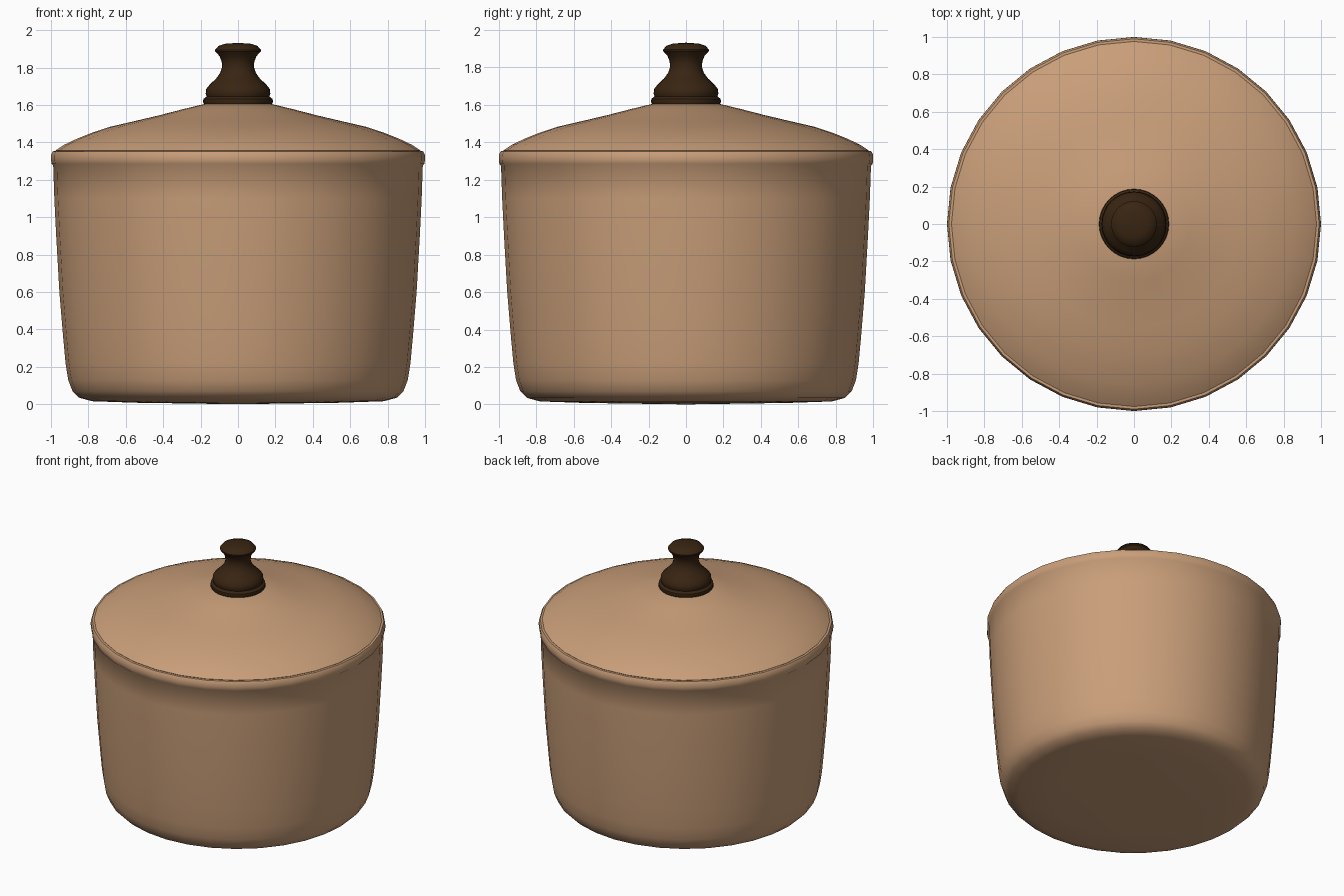
import bpy, bmesh, math

if "Cube" in bpy.data.objects:
    bpy.data.objects.remove(bpy.data.objects["Cube"])


def material(name, rgb):
    m = bpy.data.materials.new(name)
    m.diffuse_color = (*rgb, 1)
    m.use_nodes = True
    m.node_tree.nodes["Principled BSDF"].inputs["Base Color"].default_value = m.diffuse_color
    return m


def lathe(name, profile, mat, sides=32):
    """Spin an (r, z) profile, listed bottom to top, about the z axis."""
    bm = bmesh.new()
    rings = []
    for r, z in profile:
        if r == 0:
            rings.append([bm.verts.new((0, 0, z))] * sides)
        else:
            rings.append([bm.verts.new((r * math.cos(2 * math.pi * i / sides),
                                        r * math.sin(2 * math.pi * i / sides), z))
                          for i in range(sides)])
    for a, b in zip(rings, rings[1:]):
        for i in range(sides):
            j = (i + 1) % sides
            quad = list(dict.fromkeys((a[i], a[j], b[j], b[i])))
            bm.faces.new(quad)
    bmesh.ops.recalc_face_normals(bm, faces=bm.faces)
    mesh = bpy.data.meshes.new(name)
    bm.to_mesh(mesh)
    bm.free()
    mesh.materials.append(mat)
    ob = bpy.data.objects.new(name, mesh)
    bpy.context.collection.objects.link(ob)
    bpy.ops.object.select_all(action='DESELECT')
    ob.select_set(True)
    bpy.context.view_layer.objects.active = ob
    bpy.ops.object.shade_smooth_by_angle(angle=math.radians(40))
    return ob


clay = material("tan clay", (0.58, 0.34, 0.19))
wood = material("dark wood", (0.04, 0.018, 0.006))

# Pot: rounded base, slightly flared wall, rim and inner wall
lathe("pot_body", [
    (0, 0), (0.55, 0.008), (0.78, 0.016), (0.85, 0.035), (0.885, 0.07), (0.908, 0.13),
    (0.922, 0.22), (0.935, 0.36), (0.955, 0.6), (0.972, 0.9), (0.982, 1.1),
    (0.988, 1.275), (0.997, 1.285), (1.0, 1.31), (0.999, 1.335), (0.99, 1.352),
    (0.972, 1.354), (0.93, 1.33), (0.9, 0.6), (0.85, 0.12), (0, 0.08)], clay)

# Domed lid with a slightly concave slope towards the knob
lathe("lid", [
    (0, 1.33), (0.96, 1.33), (0.976, 1.356), (0.93, 1.387), (0.86, 1.42), (0.78, 1.452),
    (0.69, 1.482), (0.56, 1.512), (0.42, 1.545), (0.3, 1.576), (0.18, 1.605),
    (0, 1.61)], clay)

# Turned knob
lathe("knob", [
    (0, 1.59), (0.18, 1.6), (0.187, 1.615), (0.185, 1.632), (0.168, 1.645),
    (0.173, 1.66), (0.17, 1.685), (0.15, 1.71), (0.118, 1.74), (0.096, 1.77),
    (0.086, 1.8), (0.087, 1.83), (0.098, 1.86), (0.122, 1.887), (0.122, 1.895),
    (0.105, 1.915), (0.07, 1.927), (0, 1.932)], wood)
